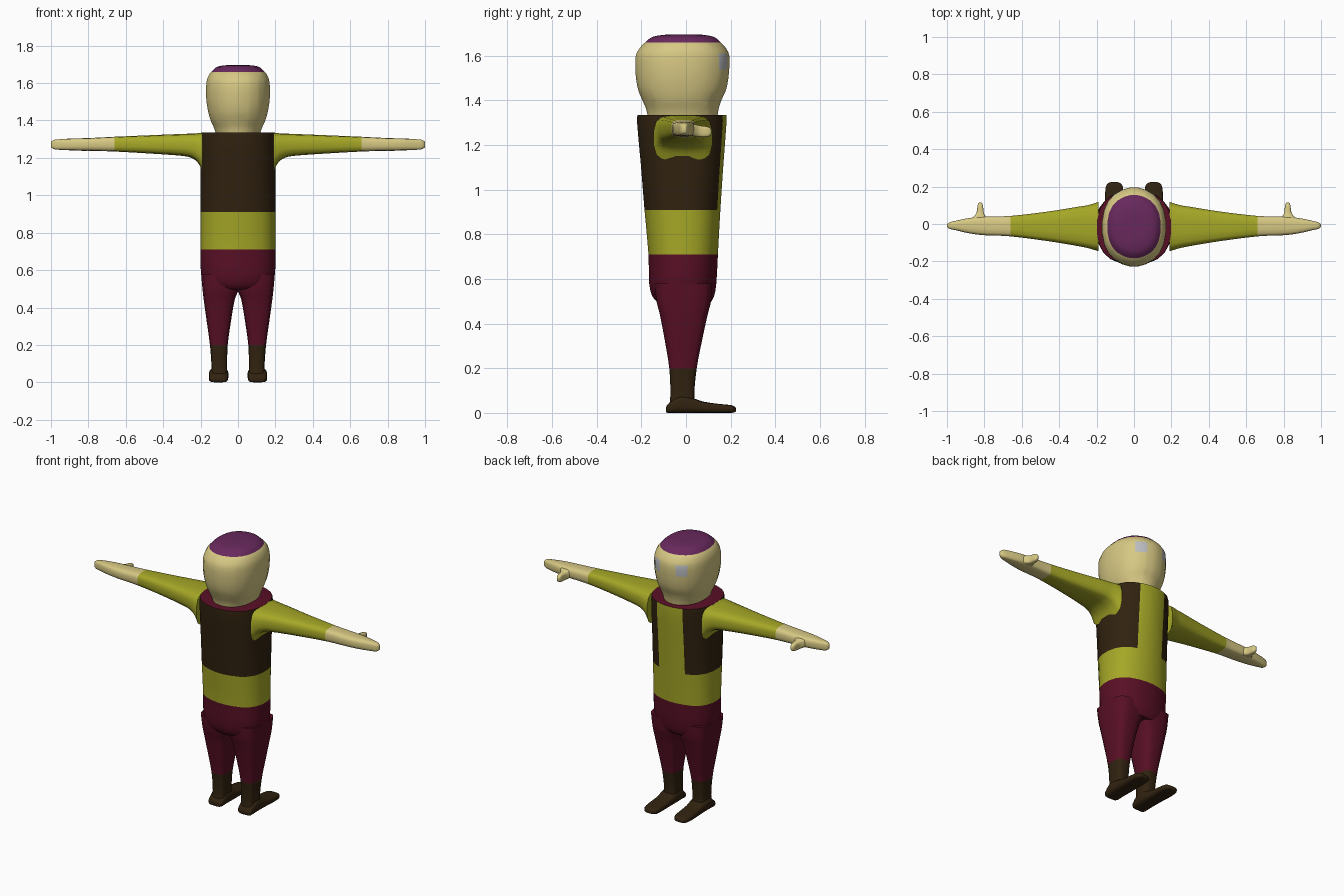
import bpy, bmesh
from mathutils import Vector

if "Cube" in bpy.data.objects:
    bpy.data.objects.remove(bpy.data.objects["Cube"])

COLOURS = {
    "skin": (0.68, 0.58, 0.23), "olive": (0.38, 0.39, 0.02),
    "maroon": (0.10, 0.005, 0.019), "plum": (0.14, 0.022, 0.11),
    "brown": (0.03, 0.016, 0.005), "pale grey": (0.50, 0.51, 0.53),
}
NAMES = list(COLOURS)
SKIN, OLIVE, MAROON, PLUM, BROWN, GREY = range(6)
MATS = []
for name, rgb in COLOURS.items():
    m = bpy.data.materials.new(name)
    m.diffuse_color = (*rgb, 1)
    m.use_nodes = True
    m.node_tree.nodes["Principled BSDF"].inputs["Base Color"].default_value = m.diffuse_color
    MATS.append(m)


def rounded(points, rounds=2):
    """Cut the corners of a closed outline, then refit it to -1..1."""
    for _ in range(rounds):
        nxt = []
        for i, (a, b) in enumerate(points):
            c, d = points[(i + 1) % len(points)]
            nxt += [(a * .75 + c * .25, b * .75 + d * .25), (a * .25 + c * .75, b * .25 + d * .75)]
        points = nxt
    mx = max(p[0] for p in points)
    my = max(p[1] for p in points)
    return [(a / mx, b / my) for a, b in points]


def hexagon(k):
    return rounded([(0, 1), (-1, k), (-1, -k), (0, -1), (1, -k), (1, k)])


BOX = rounded([(.65, 1), (-.65, 1), (-1, .65), (-1, -.65),
               (-.65, -1), (.65, -1), (1, -.65), (1, .65)], 1)


def smooth_sections(rows, steps):
    """Spline between cross-sections."""
    out = []
    for i in range(len(rows) - 1):
        p0, p1, p2, p3 = (rows[max(0, min(len(rows) - 1, i + j))] for j in (-1, 0, 1, 2))
        for s in range(steps):
            t = s / steps
            out.append([b + .5 * t * (c - a + t * (2 * a - 5 * b + 4 * c - d + t * (3 * (b - c) + d - a)))
                        for a, b, c, d in zip(p0, p1, p2, p3)])
    return out + [rows[-1]]


def loft(name, axis, outline, rows, colour, cuts=(), steps=3, mirror=False, angle=45):
    """Rows are (position, a0, a1, b0, b1); a and b are the other two axes in order."""
    bm = bmesh.new()
    rings = []
    for pos, a0, a1, b0, b1 in smooth_sections(rows, steps):
        ring = []
        for u, v in outline:
            co = [(a0 + a1) / 2 + u * (a1 - a0) / 2, (b0 + b1) / 2 + v * (b1 - b0) / 2]
            co.insert(axis, pos)
            ring.append(bm.verts.new(co))
        rings.append(ring)
    n = len(outline)
    for r, q in zip(rings, rings[1:]):
        for i in range(n):
            bm.faces.new((r[i], r[(i + 1) % n], q[(i + 1) % n], q[i]))
    bm.faces.new(rings[0])
    bm.faces.new(rings[-1])
    # Colour borders
    for ax, val in cuts:
        normal = Vector([float(ax == i) for i in range(3)])
        bmesh.ops.bisect_plane(bm, geom=bm.verts[:] + bm.edges[:] + bm.faces[:],
                               plane_co=normal * val, plane_no=normal, dist=1e-5)
    bmesh.ops.recalc_face_normals(bm, faces=bm.faces[:])
    for f in bm.faces:
        f.material_index = colour(f.calc_center_median(), f.normal) if callable(colour) else colour
    for side in ((1, -1) if mirror else (1,)):
        if side < 0:
            bmesh.ops.scale(bm, vec=(-1, 1, 1), verts=bm.verts[:])
            bmesh.ops.reverse_faces(bm, faces=bm.faces[:])
        label = name if not mirror else ("right_" if side > 0 else "left_") + name
        me = bpy.data.meshes.new(label)
        bm.to_mesh(me)
        for m in MATS:
            me.materials.append(m)
        ob = bpy.data.objects.new(label, me)
        bpy.context.collection.objects.link(ob)
        bpy.ops.object.select_all(action='DESELECT')
        ob.select_set(True)
        bpy.context.view_layer.objects.active = ob
        bpy.ops.object.shade_smooth_by_angle(angle=angle * 3.14159 / 180)
    bm.free()


# Torso: trousers top, shirt, open-fronted vest, maroon shoulder caps
def torso_colour(c, n):
    if n.z > .7:
        return MAROON
    if c.z < .71:
        return MAROON
    if c.z < .91 or (c.y > 0 and abs(c.x) < .09):
        return OLIVE
    return BROWN


loft("torso", 2, hexagon(.62), [
    (.495, -.15, .15, -.125, .11), (.52, -.175, .175, -.15, .125), (.58, -.198, .198, -.165, .136),
    (.71, -.2, .2, -.168, .143), (.91, -.2, .2, -.186, .154), (1.12, -.2, .2, -.203, .168),
    (1.31, -.2, .2, -.22, .182), (1.335, -.195, .195, -.214, .177)],
    torso_colour, [(2, .71), (2, .91), (0, .09), (0, -.09)], steps=2)


# Head: plum crown and pale eye patches on the face
def head_colour(c, n):
    if c.z > 1.66:
        return PLUM
    if c.y > 0 and .055 < abs(c.x) < .115 and 1.54 < c.z < 1.61:
        return GREY
    return SKIN


loft("head", 2, hexagon(.58), [
    (1.32, -.115, .115, -.17, .14), (1.36, -.128, .128, -.178, .146), (1.40, -.146, .146, -.195, .158),
    (1.45, -.16, .16, -.215, .18), (1.52, -.17, .17, -.226, .192), (1.60, -.169, .169, -.225, .194),
    (1.64, -.157, .157, -.203, .175), (1.66, -.142, .142, -.183, .155),
    (1.685, -.115, .115, -.15, .125), (1.695, -.07, .07, -.09, .07), (1.696, -.02, .02, -.03, .02)],
    head_colour, [(2, 1.66), (2, 1.54), (2, 1.61), (0, .055), (0, .115), (0, -.055), (0, -.115)],
    angle=60)

# Arms: sleeve to the wrist, then bare hand
loft("arm", 0, BOX, [
    (.19, -.145, .118, 1.13, 1.334), (.215, -.138, .11, 1.175, 1.332), (.25, -.128, .1, 1.2, 1.33),
    (.3, -.118, .092, 1.211, 1.328), (.45, -.093, .068, 1.222, 1.322), (.66, -.066, .043, 1.234, 1.313),
    (.8, -.06, .04, 1.238, 1.306), (.88, -.05, .032, 1.24, 1.304), (.95, -.034, .018, 1.243, 1.3),
    (.985, -.026, .009, 1.247, 1.296), (1.0, -.016, 0, 1.258, 1.285)],
    lambda c, n: OLIVE if c.x < .66 else SKIN, [(0, .66)], mirror=True, angle=60)

# Thumbs
loft("thumb", 1, BOX, [
    (.0, .775, .885, 1.245, 1.3), (.035, .79, .86, 1.24, 1.295), (.06, .803, .842, 1.236, 1.288),
    (.095, .807, .837, 1.237, 1.283), (.108, .811, .833, 1.243, 1.277), (.115, .817, .827, 1.252, 1.268)],
    SKIN, mirror=True, angle=60)

# Legs: trousers tucked into boots
loft("leg", 2, BOX, [
    (.02, .055, .15, -.078, .045), (.08, .058, .142, -.07, .037), (.2, .055, .15, -.075, .048),
    (.33, .037, .168, -.096, .073), (.44, .018, .183, -.117, .097), (.5, -.004, .19, -.132, .112),
    (.58, -.01, .197, -.14, .118)],
    lambda c, n: BROWN if c.z < .2 else MAROON, [(2, .2)], mirror=True)

# Boot feet
loft("foot", 1, BOX, [
    (-.09, .075, .135, .004, .022), (-.08, .057, .15, 0, .04), (-.03, .052, .155, 0, .075),
    (.03, .052, .154, 0, .066), (.08, .055, .153, 0, .05), (.15, .056, .155, 0, .04),
    (.2, .06, .15, 0, .035), (.218, .073, .138, .003, .028), (.224, .088, .123, .008, .02)],
    BROWN, mirror=True, angle=60)
